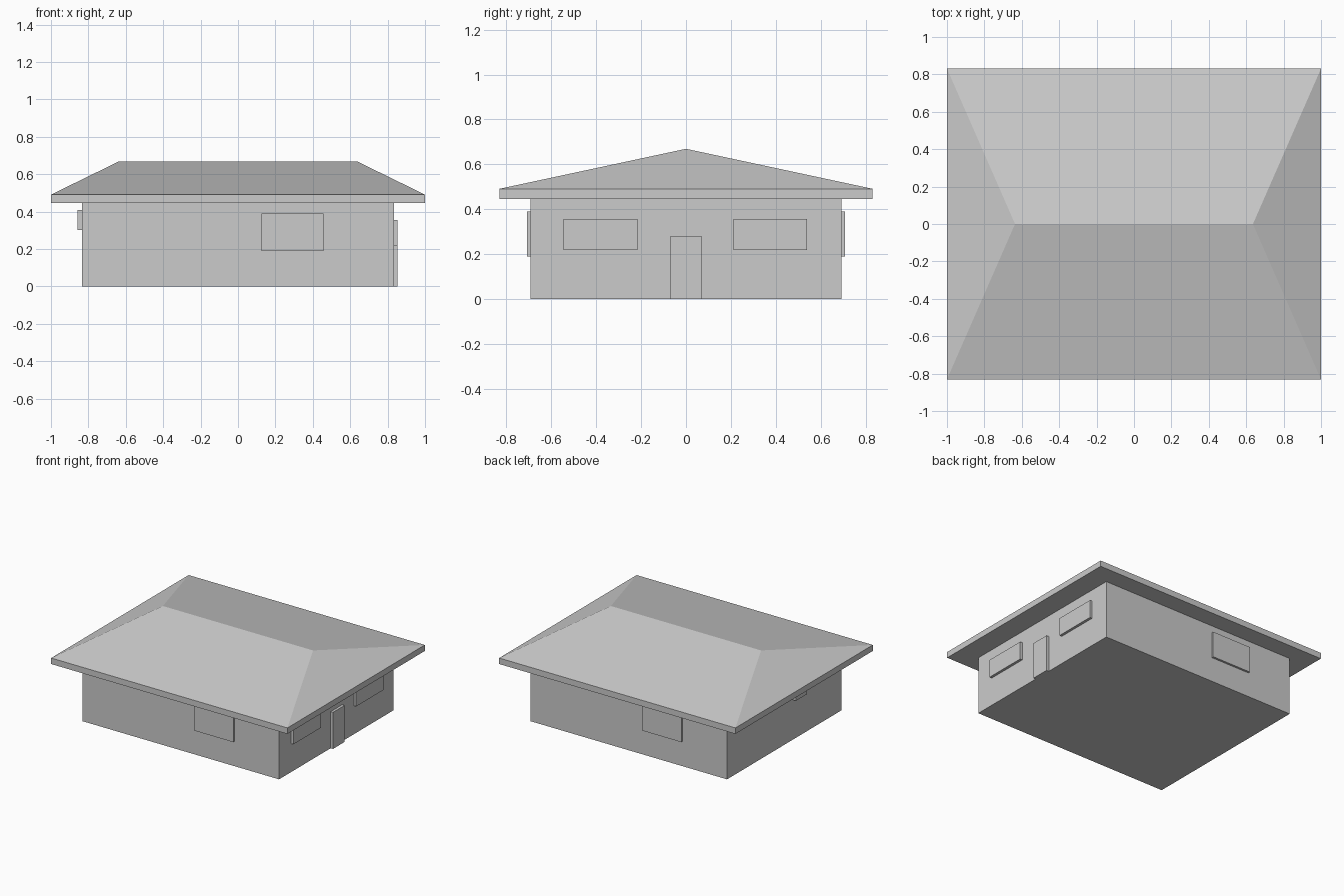
import bpy
import bmesh

if "Cube" in bpy.data.objects:
    bpy.data.objects.remove(bpy.data.objects["Cube"])

WALL_X, WALL_Y = 0.833, 0.693
EAVE_Z, SLAB_Z, RIDGE_Z = 0.445, 0.491, 0.669


def box(name, x, y, z):
    """Box from (min, max) ranges on each axis."""
    bm = bmesh.new()
    bmesh.ops.create_cube(bm, size=1)
    for v in bm.verts:
        v.co = [r[0] if c < 0 else r[1] for c, r in zip(v.co, (x, y, z))]
    return finish(name, bm)


def finish(name, bm):
    bmesh.ops.recalc_face_normals(bm, faces=bm.faces[:])
    mesh = bpy.data.meshes.new(name)
    bm.to_mesh(mesh)
    bm.free()
    obj = bpy.data.objects.new(name, mesh)
    bpy.context.collection.objects.link(obj)
    return obj


# Walls
box("walls", (-WALL_X, WALL_X), (-WALL_Y, WALL_Y), (0, EAVE_Z))

# Hip roof: fascia slab whose top face rises to a ridge
bm = bmesh.new()
corners = [(-1, -0.831), (1, -0.831), (1, 0.831), (-1, 0.831)]
low = [bm.verts.new((x, y, EAVE_Z)) for x, y in corners]
top = [bm.verts.new((x, y, SLAB_Z)) for x, y in corners]
left, right = [bm.verts.new((s * 0.636, 0, RIDGE_Z)) for s in (-1, 1)]
bm.faces.new(low)
for i in range(4):
    j = (i + 1) % 4
    bm.faces.new((low[i], low[j], top[j], top[i]))
bm.faces.new((top[0], top[1], right, left))
bm.faces.new((top[2], top[3], left, right))
bm.faces.new((top[1], top[2], right))
bm.faces.new((top[3], top[0], left))
finish("hip_roof", bm)

# Large windows on the front and back, placed by half-turn symmetry
box("front_window", (0.125, 0.457), (-0.709, -0.68), (0.19, 0.39))
box("back_window", (-0.457, -0.125), (0.68, 0.709), (0.19, 0.39))

# Door and its two flanking windows on the right side
box("door", (0.82, 0.853), (-0.07, 0.07), (0, 0.28))
for side, span in (("near", (-0.547, -0.216)), ("far", (0.211, 0.54))):
    box("right_window_" + side, (0.82, 0.853), span, (0.218, 0.356))

# Small high window on the left side
box("left_window", (-0.858, -0.82), (-0.24, -0.104), (0.303, 0.41))
